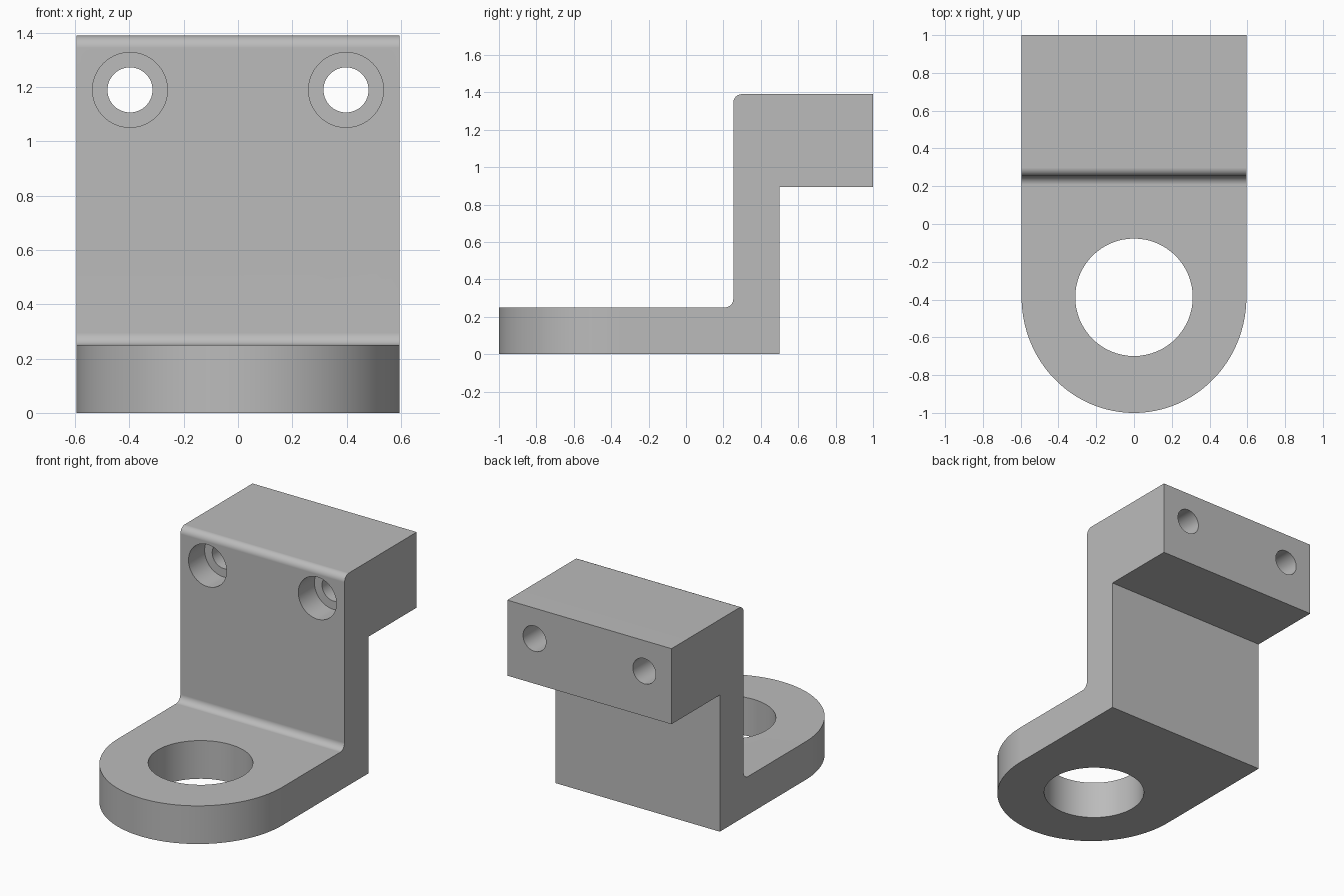
import bpy, bmesh
from math import sin, cos, pi, radians
from mathutils import Vector, Matrix

HALF_W = 0.595
BORE_Y = -0.388

start = bpy.data.objects.get("Cube")
if start:
    bpy.data.objects.remove(start, do_unlink=True)

grey = bpy.data.materials.new("plain_grey")
grey.use_nodes = True
colour = (0.5, 0.5, 0.5, 1)
grey.diffuse_color = colour
grey.node_tree.nodes["Principled BSDF"].inputs["Base Color"].default_value = colour


def add_object(name, bm):
    bmesh.ops.recalc_face_normals(bm, faces=bm.faces)
    mesh = bpy.data.meshes.new(name)
    bm.to_mesh(mesh)
    bm.free()
    mesh.materials.append(grey)
    obj = bpy.data.objects.new(name, mesh)
    bpy.context.collection.objects.link(obj)
    return obj


def prism(name, points, direction):
    """Extrude a closed outline along a direction."""
    bm = bmesh.new()
    face = bm.faces.new([bm.verts.new(p) for p in points])
    result = bmesh.ops.extrude_face_region(bm, geom=[face], use_keep_orig=True)
    moved = [v for v in result["geom"] if isinstance(v, bmesh.types.BMVert)]
    bmesh.ops.translate(bm, verts=moved, vec=Vector(direction))
    return add_object(name, bm)


def cylinder(name, centre, radius, depth, along_y=False):
    bm = bmesh.new()
    turn = Matrix.Rotation(pi / 2 if along_y else 0, 4, "X")
    bmesh.ops.create_cone(bm, cap_ends=True, segments=64, radius1=radius,
                          radius2=radius, depth=depth,
                          matrix=Matrix.Translation(centre) @ turn)
    return add_object(name, bm)


def arc(cx, cy, rx, ry, start, end, steps):
    """Points on an elliptical arc, angles in degrees."""
    angles = [radians(start + (end - start) * i / steps) for i in range(steps + 1)]
    return [(cx + rx * cos(a), cy + ry * sin(a)) for a in angles]


def combine(target, tool, operation):
    mod = target.modifiers.new("cut", "BOOLEAN")
    mod.operation = operation
    mod.solver = "EXACT"
    mod.object = tool
    bpy.context.view_layer.objects.active = target
    bpy.ops.object.modifier_apply(modifier=mod.name)
    bpy.data.objects.remove(tool, do_unlink=True)


# Stepped side profile with a rounded inner corner and top front edge
r = 0.045
side = [(-1.1, 0), (0.5, 0), (0.5, 0.895), (1, 0.895), (1, 1.39)]
side += arc(0.253 + r, 1.39 - r, r, r, 90, 180, 8)
side += arc(0.253 - r, 0.25 + r, r, r, 0, -90, 8)
side += [(-1.1, 0.25)]
bracket = prism("bracket", [(-HALF_W, y, z) for y, z in side], (2 * HALF_W, 0, 0))

# Rounded front end of the foot
nose = arc(0, BORE_Y, HALF_W, 1 + BORE_Y, 180, 360, 64)
plan = [(x, y, -0.5) for x, y in nose + [(HALF_W, 1), (-HALF_W, 1)]]
combine(bracket, prism("foot_outline", plan, (0, 0, 3)), "INTERSECT")

# Large bore through the foot
combine(bracket, cylinder("foot_bore", (0, BORE_Y, 0.1), 0.311, 1), "DIFFERENCE")

# Stepped bolt holes through the upper block
for x in (-0.398, 0.398):
    combine(bracket, cylinder("bolt_hole", (x, 0.6, 1.19), 0.083, 2, True), "DIFFERENCE")
    combine(bracket, cylinder("bolt_recess", (x, 0.22, 1.19), 0.138, 0.4, True), "DIFFERENCE")

# Smooth curved faces, crisp edges
bpy.ops.object.select_all(action="DESELECT")
bracket.select_set(True)
bpy.context.view_layer.objects.active = bracket
bpy.ops.object.shade_smooth_by_angle(angle=radians(30))
weighted = bracket.modifiers.new("even_normals", "WEIGHTED_NORMAL")
weighted.keep_sharp = True
